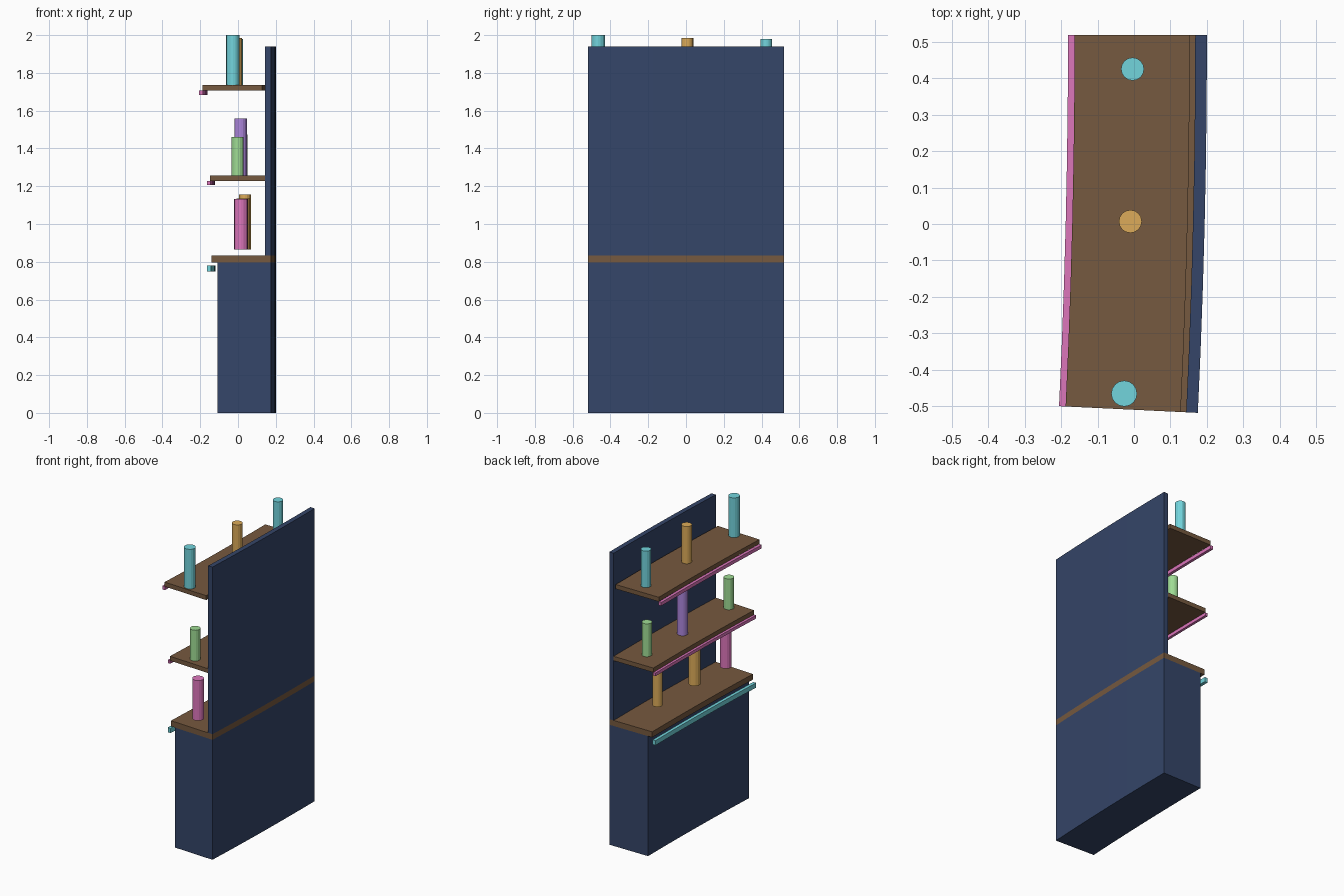
import bpy, bmesh, math

if "Cube" in bpy.data.objects:
    bpy.data.objects.remove(bpy.data.objects["Cube"])

# The whole unit bends gently about a far-off centre in front of it
R, Y0, XB = 21.5, 0.518, 0.2
SWEEP, SEGS = 0.0482, 6

COL = {
    "navy": (0.035, 0.06, 0.14), "wood": (0.18, 0.10, 0.05),
    "cyan": (0.17, 0.66, 0.72), "orange": (0.72, 0.41, 0.10),
    "pink": (0.72, 0.18, 0.50), "purple": (0.42, 0.24, 0.72),
    "green": (0.35, 0.72, 0.30),
}
MATS = {}
for key, c in COL.items():
    MATS[key] = bpy.data.materials.new(key)
    MATS[key].diffuse_color = (*c, 1)


def finish(name, bm, mat):
    bmesh.ops.recalc_face_normals(bm, faces=bm.faces)
    me = bpy.data.meshes.new(name)
    bm.to_mesh(me)
    bm.free()
    me.materials.append(MATS[mat])
    ob = bpy.data.objects.new(name, me)
    bpy.context.collection.objects.link(ob)
    return ob


def curved_bar(name, x0, x1, z0, z1, mat):
    """Sweep a rectangle (x0..x1 by z0..z1) along the shallow arc."""
    bm = bmesh.new()
    rings = []
    for i in range(SEGS + 1):
        a = SWEEP * i / SEGS
        ring = []
        for x, z in ((x0, z0), (x1, z0), (x1, z1), (x0, z1)):
            r = R + x - XB
            ring.append(bm.verts.new((XB - R + r * math.cos(a),
                                      Y0 - r * math.sin(a), z)))
        rings.append(ring)
    for a, b in zip(rings, rings[1:]):
        for k in range(4):
            bm.faces.new((a[k], a[(k + 1) % 4], b[(k + 1) % 4], b[k]))
    bm.faces.new(rings[0])
    bm.faces.new(rings[-1])
    return finish(name, bm, mat)


def bottle(name, x, y, r, z0, z1, mat):
    bm = bmesh.new()
    bmesh.ops.create_cone(bm, cap_ends=True, segments=16, radius1=r,
                          radius2=r, depth=z1 - z0)
    ob = finish(name, bm, mat)
    ob.location = (x, y, (z0 + z1) / 2)


# Cabinet, counter and back wall
curved_bar("base_cabinet", -0.084, 0.2, 0, 0.795, "navy")
curved_bar("countertop", -0.115, 0.2, 0.795, 0.832, "wood")
curved_bar("back_panel", 0.168, 0.2, 0.832, 1.94, "navy")

# Shelves
curved_bar("lower_shelf", -0.123, 0.168, 1.228, 1.257, "wood")
curved_bar("upper_shelf", -0.163, 0.153, 1.708, 1.737, "wood")

# Light strips under the front edges
curved_bar("counter_light", -0.139, -0.118, 0.749, 0.78, "cyan")
curved_bar("lower_shelf_light", -0.139, -0.122, 1.207, 1.228, "pink")
curved_bar("upper_shelf_light", -0.181, -0.162, 1.684, 1.707, "pink")

# Bottles, row by row: x, y, radius, top, colour
ROWS = {
    "counter": (0.866, [(0.037, 0.245, 0.031, 1.156, "orange"),
                        (0.028, -0.13, 0.036, 1.135, "orange"),
                        (0.016, -0.44, 0.036, 1.132, "pink")]),
    "lower": (1.257, [(0.018, 0.384, 0.031, 1.475, "green"),
                      (0.014, 0.016, 0.033, 1.559, "purple"),
                      (-0.002, -0.446, 0.0315, 1.461, "green")]),
    "upper": (1.737, [(-0.004, 0.425, 0.0315, 1.979, "cyan"),
                      (-0.01, 0.007, 0.0315, 1.984, "orange"),
                      (-0.027, -0.465, 0.0355, 2.0, "cyan")]),
}
for row, (z0, items) in ROWS.items():
    for i, (x, y, r, z1, mat) in enumerate(items, 1):
        bottle(f"{row}_bottle_{i}", x, y, r, z0, z1, mat)

for m in bpy.data.materials:
    if m.users and not m.is_grease_pencil:
        m.use_nodes = True
        m.node_tree.nodes["Principled BSDF"].inputs["Base Color"].default_value = m.diffuse_color
